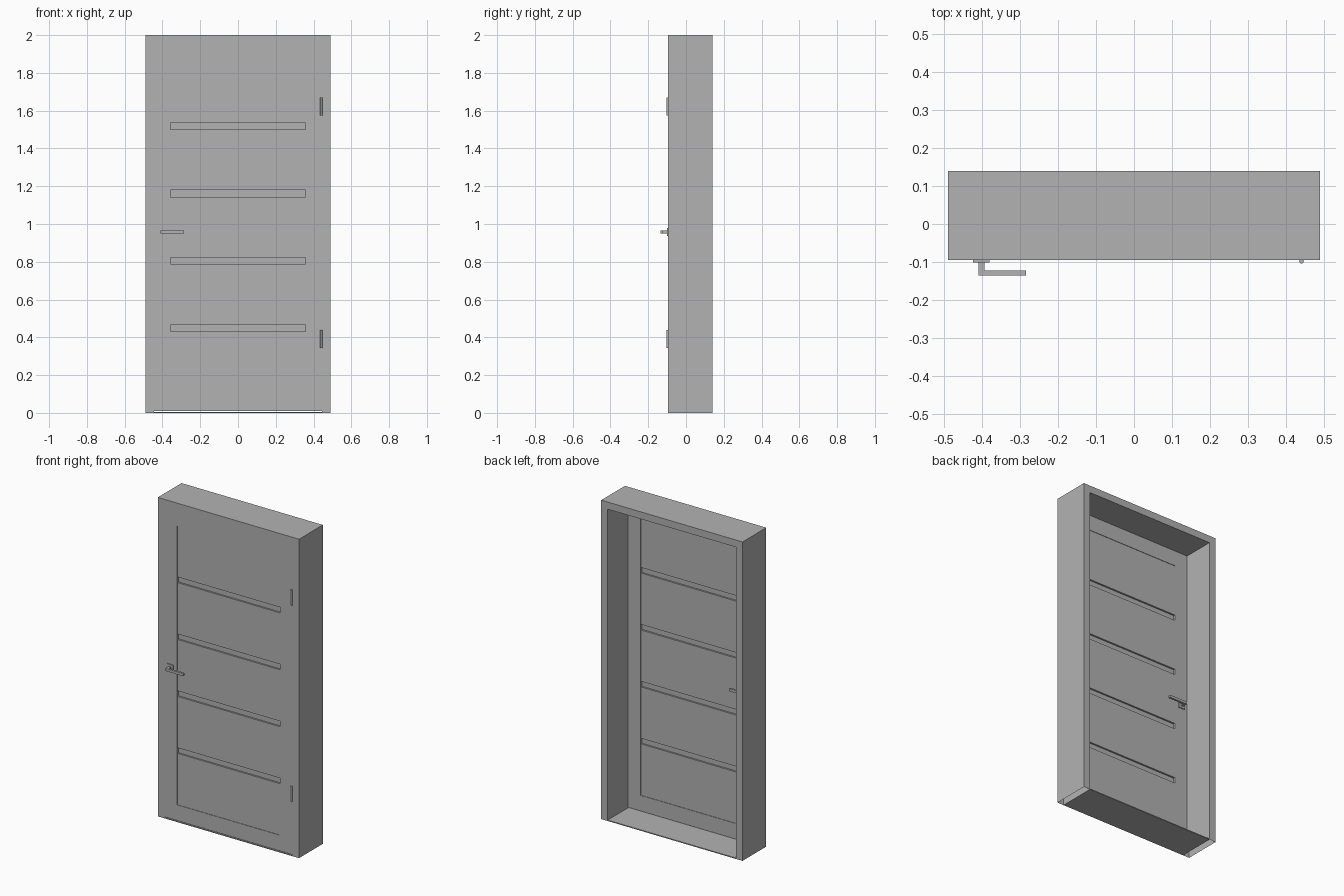
import bpy, bmesh

old = bpy.data.objects.get("Cube")
if old:
    bpy.data.objects.remove(old, do_unlink=True)

# One flat grey for everything
grey = bpy.data.materials.new("plain_grey")
grey.use_nodes = True
colour = (0.448, 0.448, 0.448, 1)
grey.diffuse_color = colour
grey.node_tree.nodes["Principled BSDF"].inputs["Base Color"].default_value = colour


def finish(name, bm):
    bmesh.ops.recalc_face_normals(bm, faces=bm.faces)
    mesh = bpy.data.meshes.new(name)
    bm.to_mesh(mesh)
    bm.free()
    mesh.materials.append(grey)
    obj = bpy.data.objects.new(name, mesh)
    bpy.context.collection.objects.link(obj)
    return obj


def add_box(bm, xs, ys, zs):
    verts = bmesh.ops.create_cube(bm, size=1)["verts"]
    for v in verts:
        v.co = [r[0] if c < 0 else r[1] for c, r in zip(v.co, (xs, ys, zs))]


def box(name, xs, ys, zs):
    bm = bmesh.new()
    add_box(bm, xs, ys, zs)
    return finish(name, bm)


HALF, INNER, PANEL = 0.49, 0.445, 0.357      # half widths
FRONT, LEAF_BACK, BACK = -0.095, -0.06, 0.14  # depths
TOP, HEAD = 2.0, 1.955
PLANK, GAP, PANEL_LOW = 0.322, 0.035, 0.108
PANEL_TOP = PANEL_LOW + 5 * PLANK + 4 * GAP
LEAF_LOW = 0.01

# Surround: an arch profile pushed through the wall depth, hollow at the feet
bm = bmesh.new()
outline = [(-HALF, 0), (-HALF, TOP), (HALF, TOP), (HALF, 0),
           (INNER, 0), (INNER, HEAD), (-INNER, HEAD), (-INNER, 0)]
face = bm.faces.new([bm.verts.new((x, FRONT, z)) for x, z in outline])
out = bmesh.ops.extrude_face_region(bm, geom=[face], use_keep_orig=True)
for v in out["geom"]:
    if isinstance(v, bmesh.types.BMVert):
        v.co.y = BACK
bmesh.ops.recalc_face_normals(bm, faces=bm.faces)
feet = [f for f in bm.faces if all(v.co.z < 0.001 for v in f.verts)]
bmesh.ops.delete(bm, geom=feet, context="FACES")
finish("door_surround", bm)

box("threshold", (-INNER, INNER), (FRONT, BACK), (0, 0.006))

# Door leaf: stiles and rails around planks set slightly in
bm = bmesh.new()
leaf = (FRONT, LEAF_BACK)
for s in (-1, 1):
    add_box(bm, sorted((s * PANEL, s * INNER)), leaf, (LEAF_LOW, HEAD))
add_box(bm, (-PANEL, PANEL), leaf, (LEAF_LOW, PANEL_LOW))
add_box(bm, (-PANEL, PANEL), leaf, (PANEL_TOP, HEAD))
finish("leaf_border", bm)


def inset(d):
    return (FRONT + d, LEAF_BACK - d)


for i in range(5):
    low = PANEL_LOW + i * (PLANK + GAP)
    box(f"plank_{i + 1}", (-PANEL, PANEL), inset(0.003), (low, low + PLANK))
box("groove_core", (-PANEL, PANEL), inset(0.014), (PANEL_LOW, PANEL_TOP))

# Handles: square rose, neck and lever, mirrored to the inner side
Z = 0.957
for side, base, s in (("front", FRONT, -1), ("back", LEAF_BACK, 1)):
    def depth(a, b):
        return sorted((base + s * a, base + s * b))
    box(f"{side}_handle_rose", (-0.424, -0.381), depth(0, 0.006), (Z - 0.021, Z + 0.021))
    box(f"{side}_handle_neck", (-0.41, -0.394), depth(0, 0.04), (Z - 0.008, Z + 0.008))
    box(f"{side}_handle_lever", (-0.394, -0.285), depth(0.027, 0.04), (Z - 0.008, Z + 0.008))

# Hinge barrels
for name, z in (("lower_hinge", 0.392), ("upper_hinge", 1.623)):
    bm = bmesh.new()
    bmesh.ops.create_cone(bm, cap_ends=True, segments=16, radius1=0.006,
                          radius2=0.006, depth=0.095)
    bmesh.ops.translate(bm, verts=bm.verts, vec=(0.441, FRONT - 0.003, z))
    obj = finish(name, bm)
    bpy.ops.object.select_all(action="DESELECT")
    obj.select_set(True)
    bpy.context.view_layer.objects.active = obj
    bpy.ops.object.shade_smooth_by_angle()
